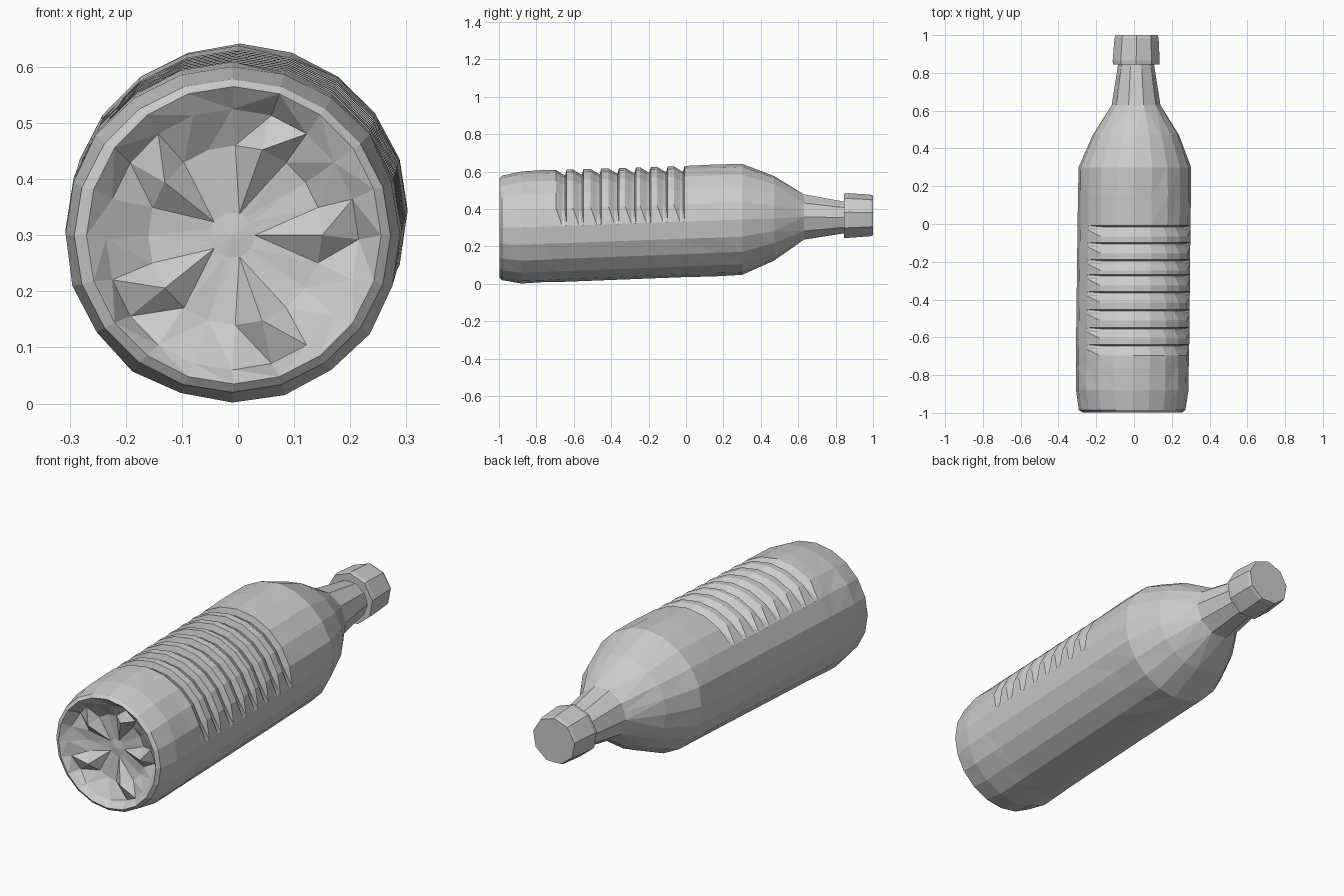
import bpy, bmesh, math, random

if "Cube" in bpy.data.objects:
    bpy.data.objects.remove(bpy.data.objects["Cube"])

random.seed(4)
SIDES = 20


def ring(bm, y, x0, x1, z0, z1, sides=SIDES, half=False, depth=0.0, jitter=0.0, phase=0.0, push=None):
    """Elliptical ring across the bottle's length, between given x and z limits."""
    cx, cz, rx, rz = (x0 + x1) / 2, (z0 + z1) / 2, (x1 - x0) / 2, (z1 - z0) / 2
    out = []
    for i in range(sides):
        a = math.tau * i / sides + phase
        k = 1.0
        if half and i % 2:                      # mid-edge points give half the facets
            k = math.cos(math.tau / sides)
        if depth and 15 < math.degrees(a) < 130:  # grip grooves only on one side
            k -= depth / rx
        k += random.uniform(-jitter, jitter) / rx
        dy = push[i % len(push)] if push else 0
        out.append(bm.verts.new((cx + rx * k * math.cos(a), y + dy,
                                 max(0, cz + rz * k * math.sin(a)))))
    return out


def skin(bm, rings):
    for r, s in zip(rings, rings[1:]):
        n = len(r)
        for i in range(n):
            j = (i + 1) % n
            bm.faces.new((r[i], r[j], s[j], s[i]))


def finish(bm, name):
    bmesh.ops.triangulate(bm, faces=[f for f in bm.faces if len(f.verts) == 4])
    bmesh.ops.recalc_face_normals(bm, faces=bm.faces)
    me = bpy.data.meshes.new(name)
    bm.to_mesh(me)
    bm.free()
    ob = bpy.data.objects.new(name, me)
    bpy.context.collection.objects.link(ob)
    return ob


def wall(y):
    """Limits of the slightly tilted, straight body wall at y."""
    t = (y + 0.88) / 1.18
    return (-0.31 + 0.015 * t, 0.29 + 0.012 * t, 0.002 + 0.046 * t, 0.603 + 0.037 * t)


# Bottle body: dished star base, rim, grooved wall, shoulder, neck
bm = bmesh.new()
rings = [
    ring(bm, -0.92, -0.05, 0.03, 0.26, 0.34),
    ring(bm, -0.935, -0.16, 0.15, 0.14, 0.46, push=[-0.035, 0.005, 0.01, 0.005]),
    ring(bm, -0.965, -0.235, 0.215, 0.06, 0.525, push=[0.025, 0.0, -0.01, 0.0]),
    ring(bm, -0.998, -0.27, 0.255, 0.035, 0.565),
    ring(bm, -0.985, -0.292, 0.272, 0.02, 0.578),
    ring(bm, -0.88, *wall(-0.88), jitter=0.003),
    ring(bm, -0.76, *wall(-0.76), jitter=0.003),
]
grooves = [-0.65, -0.56, -0.465, -0.37, -0.28, -0.20, -0.11, -0.02]
for g in grooves:
    for dy, d in ((-0.045, 0.0), (-0.012, 0.022), (0.004, 0.03), (0.012, 0.0)):
        rings.append(ring(bm, g + dy, *wall(g + dy), depth=d))
rings += [
    ring(bm, 0.15, *wall(0.15), jitter=0.003),
    ring(bm, 0.30, *wall(0.30), jitter=0.002),
    ring(bm, 0.47, -0.22, 0.24, 0.125, 0.575, jitter=0.003),
    ring(bm, 0.63, -0.118, 0.14, 0.23, 0.485, half=True),
    ring(bm, 0.84, -0.085, 0.107, 0.265, 0.445, half=True),
    ring(bm, 0.90, -0.085, 0.107, 0.265, 0.445, half=True),
]
skin(bm, rings)
hub = bm.verts.new((-0.01, -0.925, 0.30))
for i in range(SIDES):
    bm.faces.new((hub, rings[0][(i + 1) % SIDES], rings[0][i]))
bm.faces.new(rings[-1])
finish(bm, "bottle_body")

# Screw cap: chunky faceted cylinder with a small lower lip
bm = bmesh.new()
cap = [ring(bm, y, x0, x1, z0, z1, sides=9, phase=math.pi / 2)
       for y, x0, x1, z0, z1 in (
           (0.845, -0.08, 0.105, 0.27, 0.45),
           (0.845, -0.112, 0.136, 0.238, 0.482),
           (0.865, -0.115, 0.138, 0.238, 0.485),
           (0.985, -0.105, 0.132, 0.248, 0.477),
           (1.0, -0.10, 0.127, 0.252, 0.472))]
skin(bm, cap)
bm.faces.new(cap[0])
bm.faces.new(cap[-1])
finish(bm, "bottle_cap")
